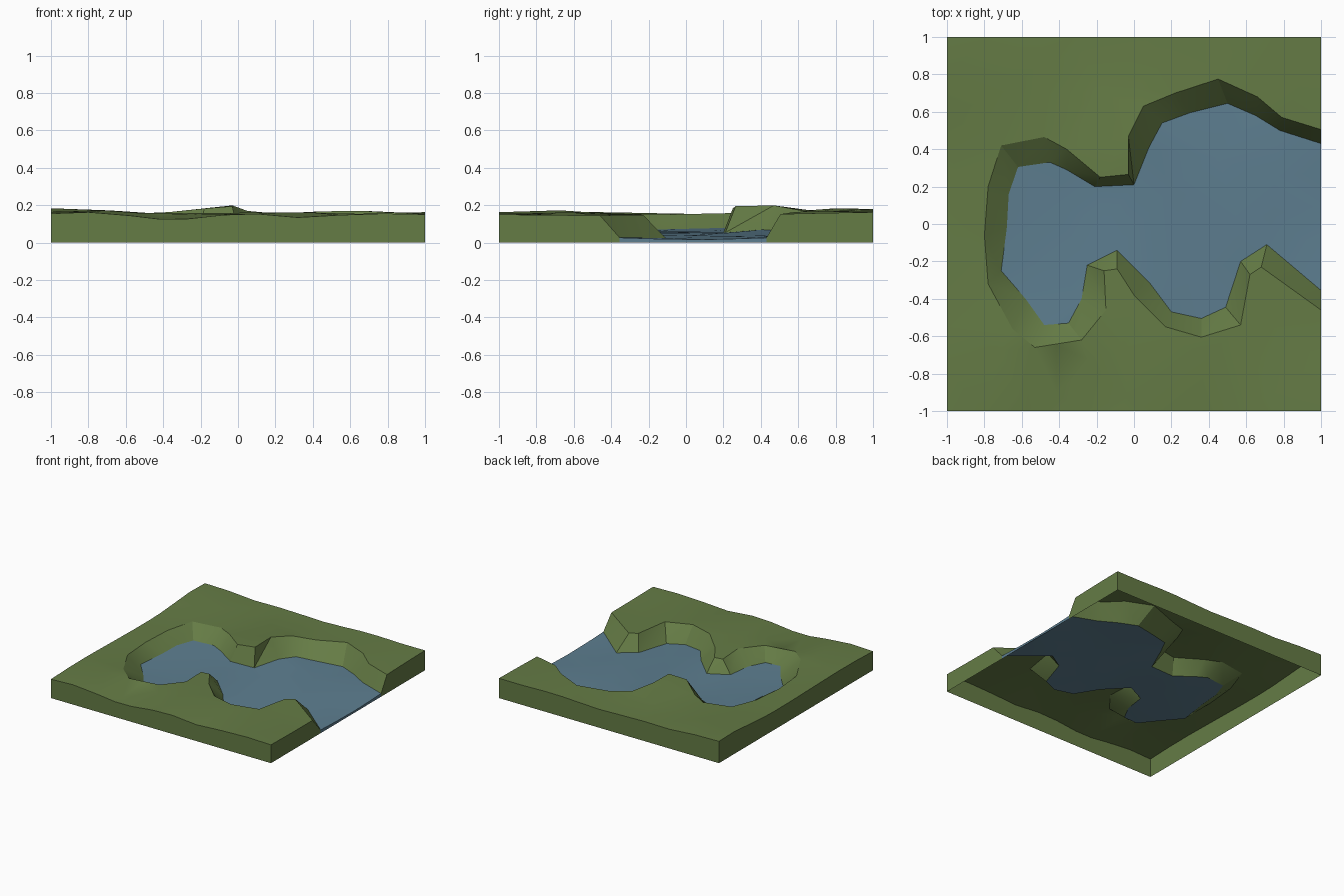
import bpy, bmesh, random
from math import exp, sin
from mathutils import Vector
from mathutils.geometry import delaunay_2d_cdt

if "Cube" in bpy.data.objects:
    bpy.data.objects.remove(bpy.data.objects["Cube"])

random.seed(4)

# outlines seen from above: top of the bank and water line, point for point
RIM = [(1, .505), (.79, .57), (.66, .68), (.45, .775), (.22, .70), (.05, .63), (-.03, .47),
       (-.03, .265), (-.18, .25), (-.36, .40), (-.48, .465), (-.71, .42), (-.78, .2),
       (-.80, -.06), (-.78, -.32), (-.65, -.56), (-.53, -.66), (-.28, -.62), (-.15, -.46),
       (-.16, -.25), (-.09, -.24), (0, -.38), (.17, -.55), (.36, -.605), (.57, -.54),
       (.62, -.27), (.68, -.23), (1, -.46)]
SHORE = [(1, .43), (.78, .5), (.65, .58), (.5, .645), (.3, .595), (.15, .54), (.08, .41),
         (0, .21), (-.21, .20), (-.36, .29), (-.45, .33), (-.62, .305), (-.67, .16),
         (-.68, -.02), (-.71, -.25), (-.58, -.4), (-.48, -.54), (-.35, -.53), (-.28, -.4),
         (-.25, -.22), (-.09, -.14), (.08, -.31), (.2, -.47), (.36, -.505), (.49, -.445),
         (.57, -.2), (.71, -.11), (1, -.355)]
# hills and dips on the land: x, y, height, radius
HILLS = [(-.08, .38, .045, .25), (-.88, .83, .03, .3), (-.32, -1, -.03, .3), (.4, -1, -.022, .2),
         (-.7, -.7, .02, .25), (.7, .85, .015, .3), (.1, -.75, .012, .25), (.95, -.5, -.015, .3)]


def land_z(x, y):
    return .156 + sum(h * exp(-((x - a) ** 2 + (y - b) ** 2) / r ** 2) for a, b, h, r in HILLS) \
        + .005 * sin(9 * x + 4 * y)


def water_z(x, y):
    z = .052 - .030 * x + .006 * sin(5 * x - 6 * y)
    z += .025 * exp(-((x - .08) ** 2 + (y - .42) ** 2) / .04)
    return max(z, .012)


def triangulate(outline, inner):
    pts = [Vector(p) for p in outline + inner]
    v, _, f, *_ = delaunay_2d_cdt(pts, [], [list(range(len(outline)))], 1, 1e-5)
    return [[tuple(v[i]) for i in t] for t in f]


def build(name, faces, color):
    bm = bmesh.new()
    for f in faces:
        bm.faces.new([bm.verts.new(p) for p in f])
    bmesh.ops.remove_doubles(bm, verts=bm.verts, dist=1e-4)
    for f in bm.faces:
        f.normal_update()
        if f.normal.z < 0:
            f.normal_flip()
    # side walls: drop edges on the tile border to the ground
    for e in [e for e in bm.edges if e.is_boundary]:
        for ax in (0, 1):
            a, b = (v.co[ax] for v in e.verts)
            if abs(abs(a) - 1) < 1e-4 and abs(a - b) < 1e-4:
                loop = e.link_loops[0]
                p, q = loop.vert, loop.link_loop_next.vert
                low = [bm.verts.new((v.co.x, v.co.y, 0)) for v in (p, q)]
                bm.faces.new((q, p, low[0], low[1]))
                break
    bmesh.ops.remove_doubles(bm, verts=bm.verts, dist=1e-4)
    me = bpy.data.meshes.new(name)
    bm.to_mesh(me)
    bm.free()
    ob = bpy.data.objects.new(name, me)
    bpy.context.collection.objects.link(ob)
    mat = bpy.data.materials.new(name + "_color")
    mat.diffuse_color = color
    mat.use_nodes = True
    mat.node_tree.nodes["Principled BSDF"].inputs["Base Color"].default_value = mat.diffuse_color
    me.materials.append(mat)
    bpy.context.view_layer.objects.active = ob
    ob.select_set(True)
    bpy.ops.object.shade_smooth_by_angle()
    ob.select_set(False)


# land: rim plus tile border, scattered points inside
steps = [-1, -.78, -.55, -.32, -.1, .08, .27, .42, .58, .8]
border = [(1, -.72)] + [(1, -1)] + [(-t, -1) for t in steps[1:]]
border += [(-1, t) for t in steps] + [(t, 1) for t in steps] + [(1, 1), (1, .78)]
scatter = [(i * .23 - .92 + random.uniform(-.06, .06), j * .23 - .92 + random.uniform(-.06, .06))
           for i in range(9) for j in range(9)]
scatter = [p for p in scatter if max(map(abs, p)) < .93
           and min((Vector(p) - Vector(r)).length for r in RIM) > .09]
land = [[(x, y, land_z(x, y)) for x, y in t] for t in triangulate(RIM + border, scatter)]

# banks: strip from rim down to the water line
up = [(x, y, land_z(x, y)) for x, y in RIM]
down = [(x, y, water_z(x, y)) for x, y in SHORE]
for i in range(len(up) - 1):
    land += [(up[i], down[i], down[i + 1]), (up[i], down[i + 1], up[i + 1])]
build("land", land, (.13, .20, .06, 1))

# sloping water surface
edge = [(1, -.15), (1, .1), (1, .28)]
ripples = [(.75, .25), (.45, .35), (.2, .2), (.55, .02), (.2, -.27), (.33, -.25), (.75, .05),
           (-.15, 0), (-.42, .1), (-.45, -.2)]
water = [[(x, y, water_z(x, y)) for x, y in t] for t in triangulate(SHORE + edge, ripples)]
# shoreline facets share the bank's edge
build("water", water, (.11, .21, .28, 1))
